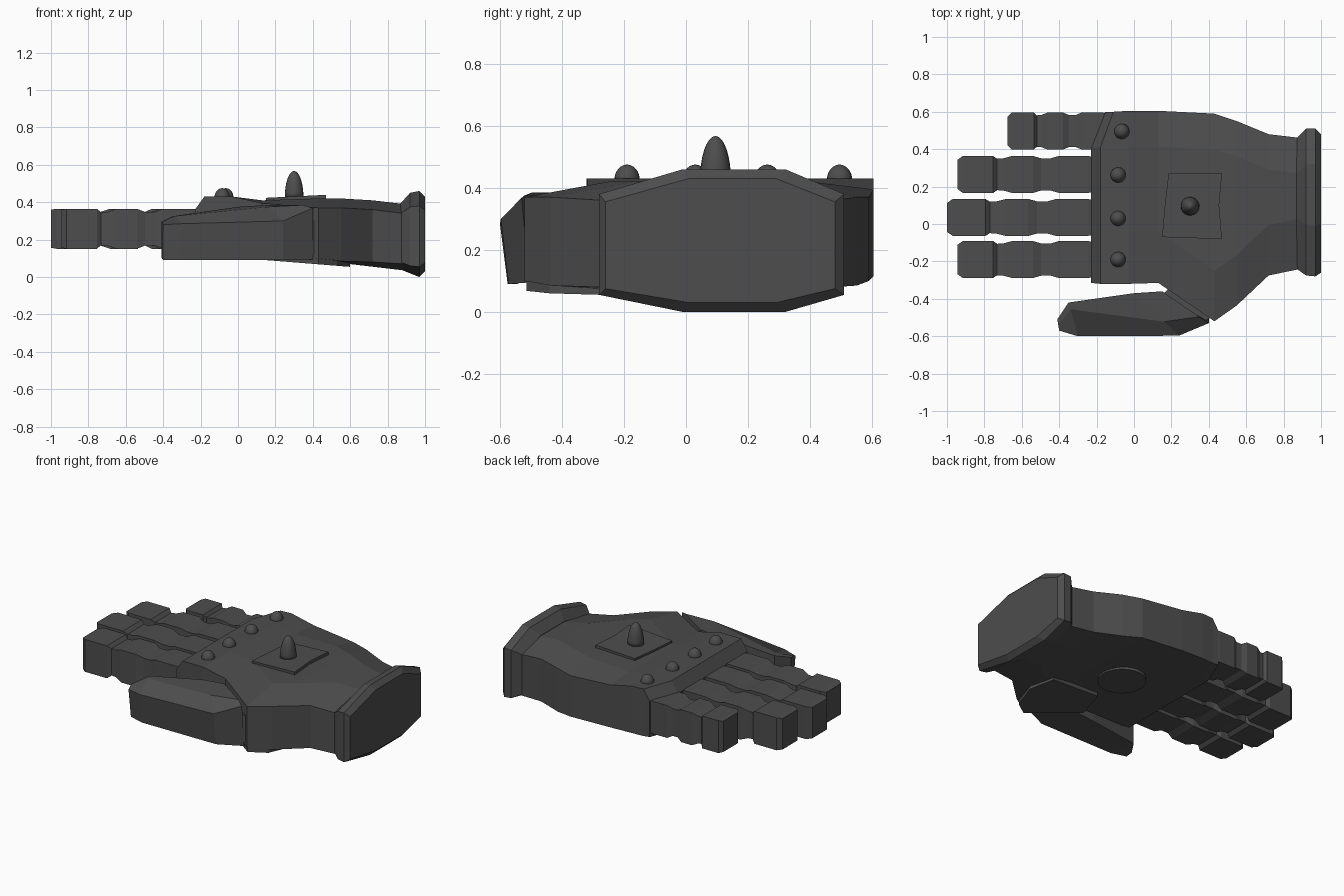
import bpy, bmesh, math
from mathutils import Vector

cube = bpy.data.objects.get("Cube")
if cube:
    bpy.data.objects.remove(cube, do_unlink=True)

GREY = (0.075, 0.075, 0.075, 1)
mat = bpy.data.materials.new("dark_grey")
mat.use_nodes = True
mat.diffuse_color = GREY
mat.node_tree.nodes["Principled BSDF"].inputs["Base Color"].default_value = GREY


def loft(name, rings, smooth=False):
    """Skin closed rings of equal size and cap both ends."""
    bm = bmesh.new()
    loops = [[bm.verts.new(p) for p in ring] for ring in rings]
    n = len(loops[0])
    for a, b in zip(loops, loops[1:]):
        for i in range(n):
            j = (i + 1) % n
            bm.faces.new((a[i], a[j], b[j], b[i]))
    bm.faces.new(loops[0])
    bm.faces.new(loops[-1])
    bmesh.ops.recalc_face_normals(bm, faces=bm.faces)
    mesh = bpy.data.meshes.new(name)
    bm.to_mesh(mesh)
    bm.free()
    for p in mesh.polygons:
        p.use_smooth = smooth
    mesh.materials.append(mat)
    ob = bpy.data.objects.new(name, mesh)
    bpy.context.collection.objects.link(ob)
    return ob


def octagon(x, y0, y1, low, low_side, high_side, high, slant=0):
    """Cross-section with sloped shoulders; slant shifts the +y side in x."""
    a, b = y0 + 0.27, y1 - 0.19
    return [(x, y0, low_side), (x, a, low), (x, b, low), (x + slant, y1, low_side),
            (x + slant, y1, high_side), (x, b, high), (x, a, high), (x, y0, high_side)]


def circle(x, y, z, r, n):
    return [(x + r * math.cos(t * math.tau / n), y + r * math.sin(t * math.tau / n), z)
            for t in range(n)]


# Palm, flaring at the thumb root and narrowing to the wrist
loft("palm", [octagon(*s) for s in (
    (-0.23, -0.315, 0.60, 0.125, 0.125, 0.36, 0.36, 0.075),
    (-0.18, -0.32, 0.60, 0.12, 0.12, 0.43, 0.43, 0.07),
    (-0.03, -0.32, 0.605, 0.12, 0.12, 0.43, 0.43),
    (0.13, -0.315, 0.605, 0.115, 0.115, 0.395, 0.41),
    (0.43, -0.52, 0.59, 0.095, 0.10, 0.37, 0.42),
    (0.55, -0.435, 0.55, 0.075, 0.085, 0.37, 0.42),
    (0.72, -0.275, 0.48, 0.055, 0.08, 0.36, 0.41),
    (0.89, -0.24, 0.46, 0.035, 0.07, 0.34, 0.39))])

# Raised disc on the underside of the palm
loft("palm_disc", [circle(0.2, 0.125, z, 0.145, 32) for z in (0.2, 0.09)])

# Raised pad at the root of the thumb, sloping down towards the wrist
PAD = ((0.13, -0.312), (0.43, -0.515), (0.53, -0.44), (0.6, -0.25), (0.56, -0.08), (0.2, -0.1))
loft("thumb_pad", [[(x, y, 0.2) for x, y in PAD],
                   [(x, y, 0.092 - 0.08 * (x - 0.13)) for x, y in PAD]])

# Wrist cuff
loft("wrist_cuff", [octagon(*s) for s in (
    (0.87, -0.24, 0.46, 0.04, 0.08, 0.34, 0.395),
    (0.92, -0.275, 0.51, 0.02, 0.06, 0.375, 0.45),
    (0.97, -0.28, 0.51, 0.0, 0.055, 0.38, 0.46),
    (1.0, -0.26, 0.48, 0.03, 0.075, 0.355, 0.43))])

# Fingers: (fraction from tip to knuckle, width scale, height scale)
JOINTS = ((0, 0.78, 0.95), (0.04, 1, 1), (0.26, 1, 1), (0.29, 0.85, 0.82), (0.335, 0.87, 0.84),
          (0.4, 1, 1), (0.55, 1, 1), (0.61, 0.87, 0.84), (0.68, 0.87, 0.84), (0.74, 1, 1),
          (0.95, 1, 1), (1, 0.92, 0.95))
FINGERS = (("index_finger", -0.19, -0.945, -0.21), ("middle_finger", 0.035, -1.0, -0.21),
           ("ring_finger", 0.265, -0.945, -0.21), ("little_finger", 0.497, -0.675, -0.14))
for name, y, tip, root in FINGERS:
    rings = []
    for f, w, h in JOINTS:
        x = tip + (root - tip) * f
        dy, dz = 0.099 * w, 0.107 * h
        rings.append([(x, y + sy * dy, 0.258 + sz * dz)
                      for sy, sz in ((-1, -1), (1, -1), (1, 1), (-1, 1))])
    loft(name, rings)


def thumb_ring(outer, inner, low, edge, top, ridge_at):
    """Section from outer side to inner side with a sloped upper facet."""
    o, i = Vector(outer), Vector(inner)
    ridge, under = o.lerp(i, ridge_at), o + Vector((0, 0.025))
    return [(*under, low), (*o, edge), (*ridge, top), (*i, top), (*i, low + 0.015)]


# Thumb and the short joint that holds it to the palm
loft("thumb", [thumb_ring(*s) for s in (
    ((-0.40, -0.57), (-0.41, -0.51), 0.09, 0.28, 0.295, 0.5),
    ((-0.30, -0.60), (-0.35, -0.42), 0.09, 0.285, 0.325, 0.8),
    ((0.24, -0.597), (0.0, -0.37), 0.09, 0.30, 0.375, 0.33),
    ((0.40, -0.53), (0.15, -0.36), 0.095, 0.368, 0.385, 0.2))])
JOINT = ((0.16, -0.37), (0.375, -0.52), (0.43, -0.49), (0.22, -0.31))
loft("thumb_joint", [[(x, y, z) for x, y in JOINT] for z in (0.12, 0.3)])

# Raised plate on the back of the hand, with a notched end
PLATE = ((0.15, -0.07), (0.3, -0.075), (0.47, -0.08), (0.455, 0.1),
         (0.47, 0.27), (0.32, 0.27), (0.185, 0.27), (0.165, 0.1))
loft("back_plate", [[(x, y, z + 0.05 * (x - 0.3)) for x, y in PLATE] for z in (0.38, 0.431)])


def dome(name, x, y, base, radius, height):
    """Rounded spike made of rings that follow an elliptical profile."""
    angles = [math.pi / 2 * k / 8.3 for k in range(9)]
    return loft(name, [circle(x, y, base + height * math.sin(a), radius * math.cos(a), 20)
                       for a in angles], True)


# Knuckle studs and the central spike
for i, (x, y) in enumerate(((-0.085, -0.19), (-0.085, 0.03), (-0.085, 0.262), (-0.065, 0.495))):
    dome(f"knuckle_stud_{i + 1}", x, y, 0.425, 0.041, 0.05)
dome("central_spike", 0.3, 0.095, 0.425, 0.05, 0.142)
